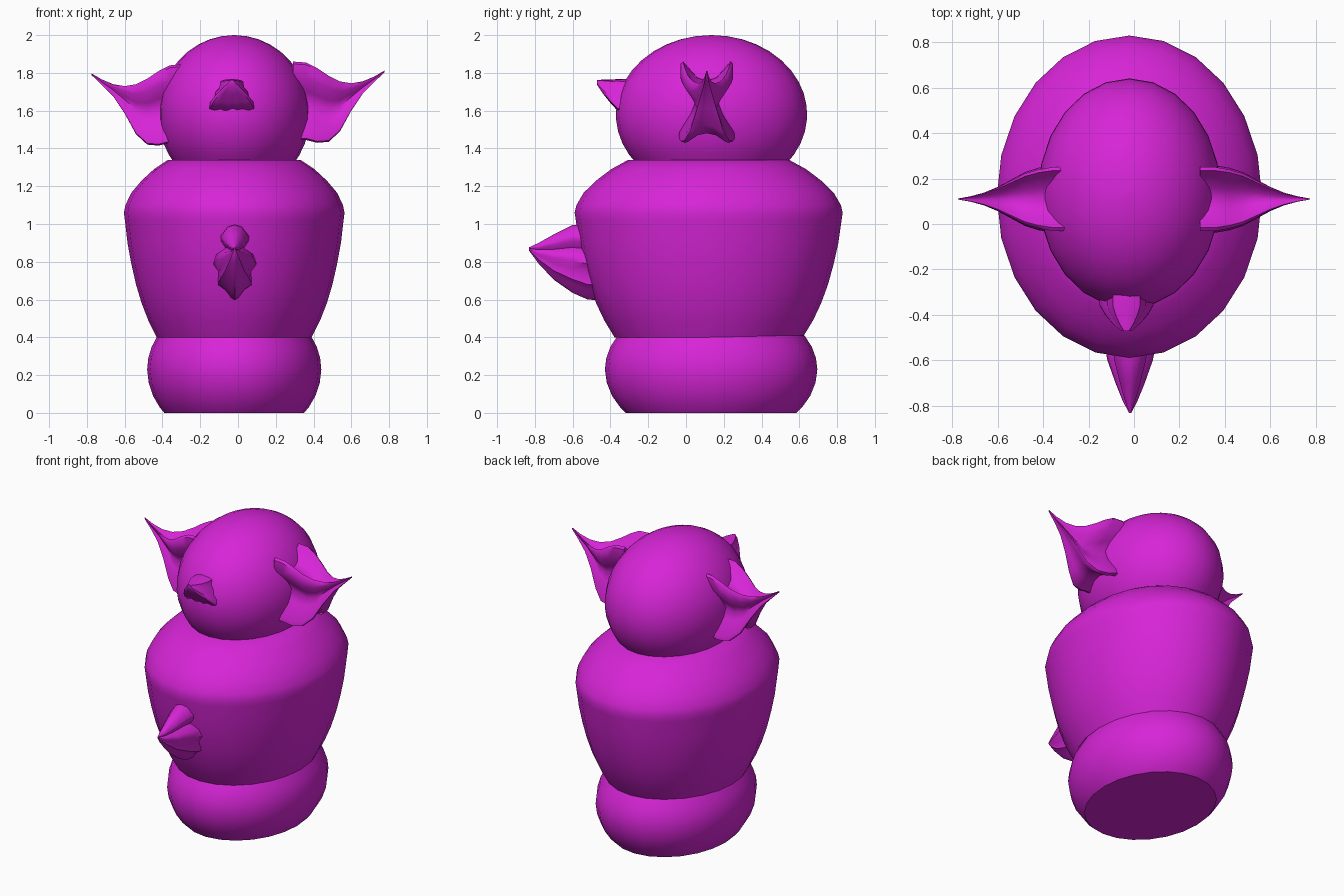
import bpy, bmesh, math

cube = bpy.data.objects.get("Cube")
if cube:
    bpy.data.objects.remove(cube, do_unlink=True)

PURPLE = (0.68, 0.018, 0.68, 1)
mat = bpy.data.materials.new("bright purple")
mat.use_nodes = True
mat.diffuse_color = PURPLE
mat.node_tree.nodes["Principled BSDF"].inputs["Base Color"].default_value = PURPLE


def skin(name, rings, angle):
    """Bridge closed rings of points and cap both ends."""
    bm = bmesh.new()
    loops = [[bm.verts.new(p) for p in ring] for ring in rings]
    n = len(loops[0])
    for a, b in zip(loops, loops[1:]):
        for i in range(n):
            j = (i + 1) % n
            bm.faces.new((a[i], a[j], b[j], b[i]))
    bm.faces.new(loops[0])
    bm.faces.new(loops[-1])
    bmesh.ops.recalc_face_normals(bm, faces=bm.faces)
    mesh = bpy.data.meshes.new(name)
    bm.to_mesh(mesh)
    bm.free()
    mesh.materials.append(mat)
    obj = bpy.data.objects.new(name, mesh)
    bpy.context.collection.objects.link(obj)
    bpy.ops.object.select_all(action="DESELECT")
    obj.select_set(True)
    bpy.context.view_layer.objects.active = obj
    bpy.ops.object.shade_smooth_by_angle(angle=math.radians(angle))
    return obj


def oval_lathe(name, profile, cy, stretch, cx=-0.02, sides=24):
    """Turn an (x radius, z) profile into an oval solid, longer front to back."""
    turns = [math.tau * i / sides for i in range(sides)]
    skin(name, [[(cx + r * math.cos(t), cy + r * stretch * math.sin(t), z) for t in turns]
                for r, z in profile], 40)


def fluted_horn(name, half, stations, place):
    """Loft a mirrored (width, height 0-1) section along (distance, width, low, high)."""
    section = half + [(-u, v) for u, v in reversed(half) if u > 0]
    rings = [[place(d, u * w, lo + v * (hi - lo)) for u, v in section]
             for d, w, lo, hi in stations]
    return skin(name, rings, 50)


# Stacked body
oval_lathe("base", [(0.37, 0), (0.395, 0.03), (0.43, 0.09), (0.453, 0.16), (0.461, 0.23),
                    (0.455, 0.29), (0.437, 0.35), (0.405, 0.41)], 0.133, 1.22)
oval_lathe("torso", [(0.41, 0.4), (0.455, 0.49), (0.49, 0.58), (0.52, 0.68), (0.545, 0.79),
                     (0.565, 0.9), (0.579, 1.02), (0.584, 1.06), (0.576, 1.1), (0.545, 1.165),
                     (0.49, 1.23), (0.425, 1.29), (0.35, 1.34)], 0.12, 1.215)
arc = [math.radians(-40 + 129.5 * i / 14) for i in range(15)]
oval_lathe("head", [(0.402 * math.cos(a), 1.58 + 0.42 * math.sin(a)) for a in arc], 0.135, 1.26)

# Ears: four lobes drawn out to a thin upturned tip
ear_section = [(0, 0.76), (0.05, 0.8), (0.1, 0.93), (0.125, 1), (0.14, 0.97), (0.14, 0.8),
               (0.09, 0.63), (0.062, 0.5), (0.085, 0.35), (0.145, 0.1), (0.148, 0.02),
               (0.125, 0), (0.06, 0.1), (0, 0.13)]
ear_stations = [(0.29, 1, 1.445, 1.86), (0.36, 1, 1.445, 1.855), (0.42, 0.93, 1.43, 1.825),
                (0.48, 0.8, 1.435, 1.785), (0.54, 0.58, 1.49, 1.755), (0.6, 0.36, 1.6, 1.745),
                (0.66, 0.19, 1.69, 1.755), (0.72, 0.08, 1.75, 1.78), (0.775, 0.015, 1.803, 1.812)]
for name, side, drop in (("left_ear", 1, 0), ("right_ear", -1, 0.015)):
    fluted_horn(name, ear_section, ear_stations,
                lambda d, u, z: (side * d, 0.11 + u, z - drop))

# Small snout on the head
snout_section = [(0, 1), (0.035, 0.98), (0.06, 0.93), (0.065, 0.75), (0.085, 0.6), (0.09, 0.45),
                 (0.115, 0.28), (0.118, 0.08), (0.09, 0.03), (0.06, 0.07), (0.03, 0), (0, 0.04)]
fluted_horn("snout", snout_section,
            [(0.28, 1, 1.595, 1.765), (0.36, 1, 1.597, 1.768), (0.4, 0.8, 1.64, 1.764),
             (0.44, 0.5, 1.69, 1.764), (0.472, 0.18, 1.738, 1.763)],
            lambda d, u, z: (-0.033 + u, -d, z))

# Larger spike on the belly
spike_section = [(0, 1), (0.04, 0.97), (0.08, 0.84), (0.078, 0.77), (0.05, 0.67), (0.1, 0.59),
                 (0.115, 0.47), (0.085, 0.37), (0.09, 0.2), (0.05, 0.13), (0.02, 0.03), (0, 0)]
fluted_horn("belly_spike", spike_section,
            [(0.42, 1, 0.595, 1), (0.52, 1, 0.6, 1), (0.6, 0.87, 0.635, 0.995),
             (0.7, 0.56, 0.705, 0.945), (0.78, 0.28, 0.79, 0.9), (0.832, 0.04, 0.86, 0.876)],
            lambda d, u, z: (-0.017 + u, -d, z))
